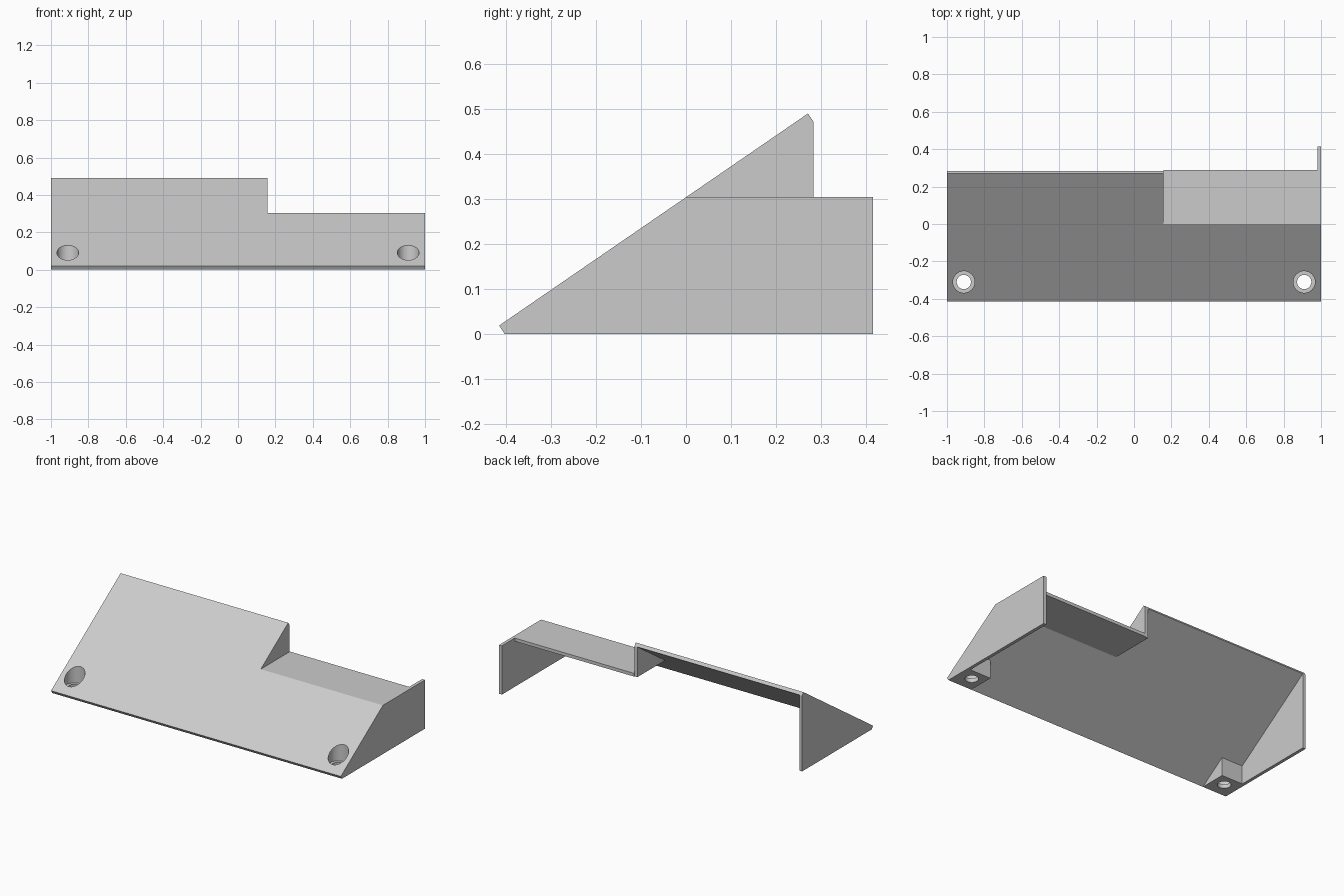
import bpy
import bmesh
from math import radians

cube = bpy.data.objects.get("Cube")
if cube:
    bpy.data.objects.remove(cube, do_unlink=True)

grey = bpy.data.materials.new("light_grey")
grey.use_nodes = True
grey.diffuse_color = (0.6, 0.6, 0.6, 1)
grey.node_tree.nodes["Principled BSDF"].inputs["Base Color"].default_value = (0.6, 0.6, 0.6, 1)

# Shared section dimensions
WALL = 0.02
STEP_X = 0.157
SHELF_Z = 0.304
TOE = (-0.403, 0.0)
SLOPE = 0.688
BACK = 0.283


def under(y):
    """Point on the underside of the sloping plate."""
    return (y, (y - TOE[0]) * SLOPE)


def under_at(z):
    return (TOE[0] + z / SLOPE, z)


def prism(name, profile, x0, x1):
    """Extrude a (y, z) profile along x."""
    bm = bmesh.new()
    face = bm.faces.new([bm.verts.new((x0, y, z)) for y, z in profile])
    ext = bmesh.ops.extrude_face_region(bm, geom=[face])
    moved = [v for v in ext["geom"] if isinstance(v, bmesh.types.BMVert)]
    bmesh.ops.translate(bm, verts=moved, vec=(x1 - x0, 0, 0))
    bmesh.ops.recalc_face_normals(bm, faces=bm.faces)
    mesh = bpy.data.meshes.new(name)
    bm.to_mesh(mesh)
    bm.free()
    mesh.materials.append(grey)
    obj = bpy.data.objects.new(name, mesh)
    bpy.context.collection.objects.link(obj)
    return obj


def drill(obj, x, radius, z0):
    """Cut a vertical bore upward from z0."""
    bpy.ops.mesh.primitive_cylinder_add(vertices=48, radius=radius, depth=0.4,
                                        location=(x, -0.31, z0 + 0.2))
    cutter = bpy.context.object
    cutter.data.materials.append(grey)
    mod = obj.modifiers.new("bore", "BOOLEAN")
    mod.operation = "DIFFERENCE"
    mod.solver = "EXACT"
    mod.object = cutter
    bpy.ops.object.select_all(action="DESELECT")
    bpy.context.view_layer.objects.active = obj
    obj.select_set(True)
    bpy.ops.object.modifier_apply(modifier=mod.name)
    bpy.data.objects.remove(cutter, do_unlink=True)
    bpy.ops.object.shade_smooth_by_angle(angle=radians(30))


# Sloping plate: tall section and short section
lip = (-0.415, 0.019)
tall_plate = prism("tall_plate", [lip, TOE, under(BACK), (0.271, 0.49)], -1, STEP_X)
short_plate = prism("short_plate", [lip, TOE, under_at(SHELF_Z), (0, SHELF_Z)], STEP_X, 1)

# Flat shelf behind the short section
shelf_low = SHELF_Z - WALL
prism("shelf", [under_at(shelf_low), (0.288, shelf_low), (0.288, SHELF_Z),
                under_at(SHELF_Z)], STEP_X, 1 - WALL)

# End walls and the wall at the step
prism("right_wall", [TOE, (BACK, 0), under(BACK)], -1, -1 + WALL)
prism("left_wall", [TOE, (0.415, 0), (0.415, SHELF_Z), under_at(SHELF_Z)], 1 - WALL, 1)
prism("step_wall", [under_at(shelf_low), (BACK, shelf_low), under(BACK)],
      STEP_X - WALL, STEP_X)

# Screw bosses in the front corners, with counterbored holes
for side, name, plate in ((-1, "right", tall_plate), (1, "left", short_plate)):
    boss = prism(name + "_screw_boss", [TOE, (-0.238, 0), under(-0.238)],
                 side * 0.835, side * (1 - WALL))
    for part in (boss, plate):
        drill(part, side * 0.91, 0.038, -0.1)
        drill(part, side * 0.91, 0.058, 0.025)
